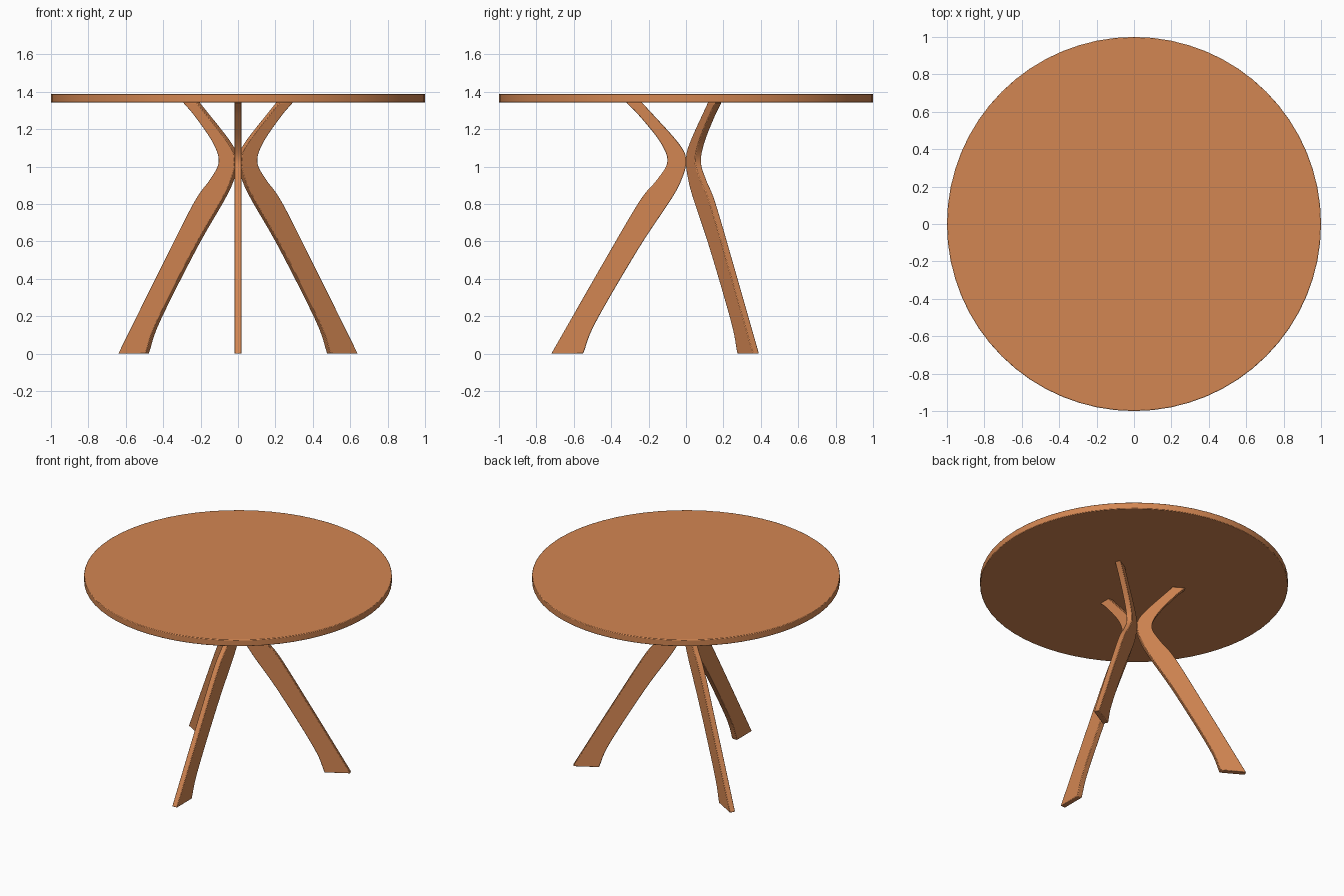
import bpy, bmesh, math
from mathutils import Vector, Matrix

if "Cube" in bpy.data.objects:
    bpy.data.objects.remove(bpy.data.objects["Cube"])

wood = bpy.data.materials.new("wood")
wood.diffuse_color = (0.65, 0.24, 0.085, 1)
wood.use_nodes = True
wood.node_tree.nodes["Principled BSDF"].inputs["Base Color"].default_value = wood.diffuse_color


def spline(pts, steps=6):
    """Smooth curve through the given (radius, height) points."""
    p = [Vector(q) for q in pts]
    p = [2 * p[0] - p[1]] + p + [2 * p[-1] - p[-2]]
    out = []
    for a, b, c, d in zip(p, p[1:], p[2:], p[3:]):
        for i in range(steps):
            t = i / steps
            out.append(0.5 * (2 * b + (c - a) * t + (2 * a - 5 * b + 4 * c - d) * t * t
                              + (3 * b - a - 3 * c + d) * t ** 3))
    return out + [p[-2]]


def finish(obj, width):
    obj.data.materials.append(wood)
    bev = obj.modifiers.new("soft_edges", 'BEVEL')
    bev.width, bev.segments, bev.limit_method = width, 2, 'ANGLE'
    bev.angle_limit = math.radians(40)
    bpy.ops.object.select_all(action='DESELECT')
    obj.select_set(True)
    bpy.context.view_layer.objects.active = obj
    bpy.ops.object.shade_smooth_by_angle(angle=math.radians(35))


# Round top
bpy.ops.mesh.primitive_cylinder_add(vertices=64, radius=1, depth=0.046,
                                    location=(0, 0, 1.366))
top = bpy.context.object
top.name = "table_top"
finish(top, 0.004)

# Curved leg outline: outer and inner edges
outer = spline([(.73, 0), (.47, .455), (.262, .81), (.165, .93), (.11, 1.025),
                (.147, 1.13), (.258, 1.27), (.33, 1.343)])
inner = spline([(.56, 0), (.492, .17), (.262, .565), (.09, .825), (.034, .93),
                (.01, 1.025), (.045, 1.12), (.245, 1.343)])


def make_leg(name, angle):
    half = 0.019
    bm = bmesh.new()
    rows = [[bm.verts.new((p.x, s * half, p.y)) for p, s in
             ((o, -1), (i, -1), (i, 1), (o, 1))] for o, i in zip(outer, inner)]
    for a, b in zip(rows, rows[1:]):
        for k in range(4):
            n = (k + 1) % 4
            bm.faces.new((a[k], a[n], b[n], b[k]))
    bm.faces.new(rows[0][::-1])
    bm.faces.new(rows[-1])
    bmesh.ops.recalc_face_normals(bm, faces=bm.faces)
    bm.transform(Matrix.Translation((0, .01, 0)) @ Matrix.Rotation(math.radians(angle), 4, 'Z'))
    mesh = bpy.data.meshes.new(name)
    bm.to_mesh(mesh)
    bm.free()
    leg = bpy.data.objects.new(name, mesh)
    bpy.context.collection.objects.link(leg)
    finish(leg, 0.004)


# Three legs meeting at the waist
for name, angle in (("front_leg", -90), ("back_right_leg", 30), ("back_left_leg", 150)):
    make_leg(name, angle)
